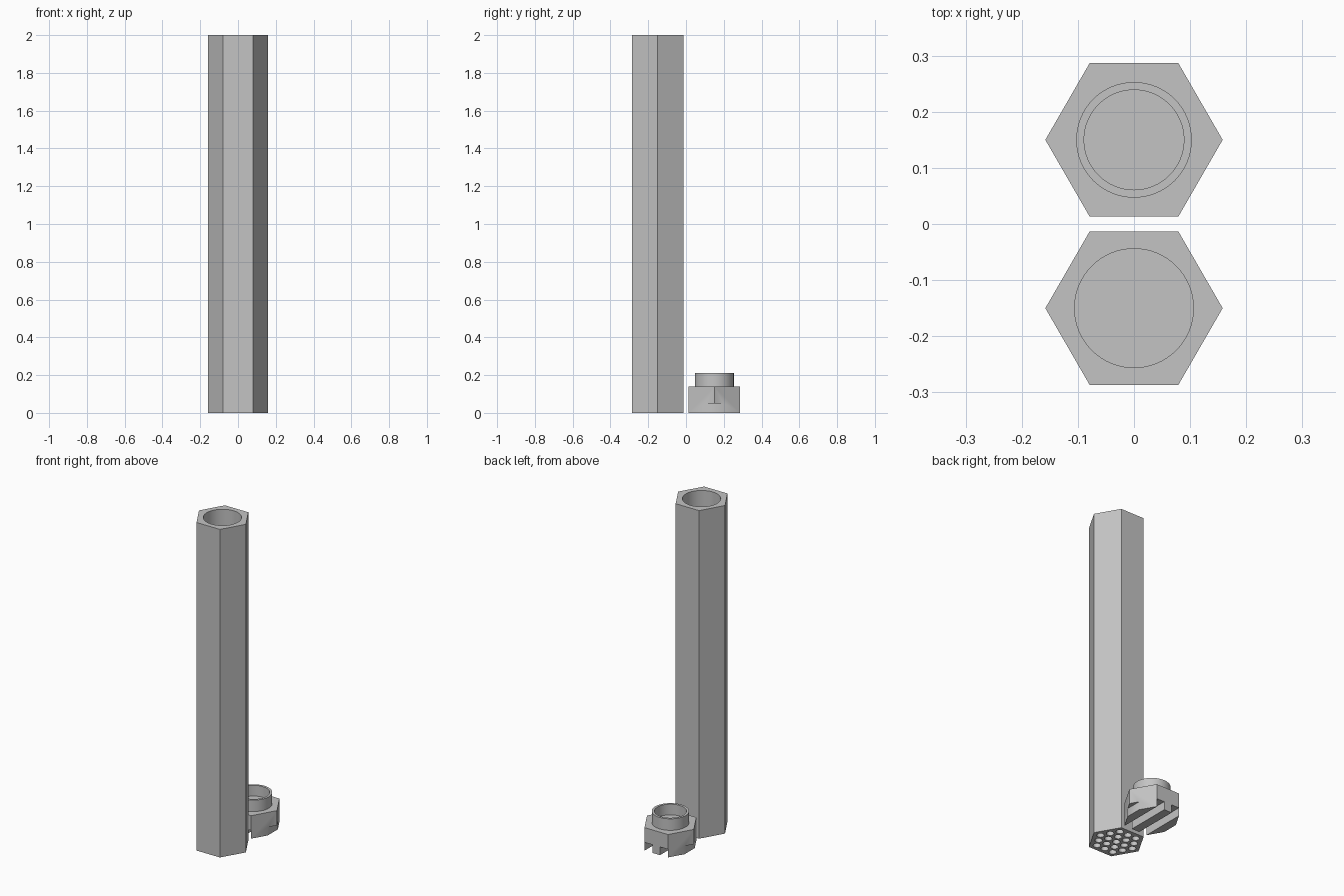
import bpy, math

cube = bpy.data.objects.get("Cube")
if cube:
    bpy.data.objects.remove(cube, do_unlink=True)

grey = bpy.data.materials.new("plain grey")
grey.use_nodes = True
colour = (0.55, 0.55, 0.55, 1)
grey.diffuse_color = colour
grey.node_tree.nodes["Principled BSDF"].inputs["Base Color"].default_value = colour

HEX_R = 0.158
SPREAD = 0.15       # distance of each part from the centre line
STRIP = 0.052       # width of each groove and rib


def prism(name, sides, radius, x, y, bottom, top):
    bpy.ops.mesh.primitive_cylinder_add(
        vertices=sides, radius=radius, depth=top - bottom,
        location=(x, y, (bottom + top) / 2))
    obj = bpy.context.object
    obj.name = name
    # put a hexagon's corners on the x axis
    if sides == 6:
        obj.rotation_euler.z = math.pi / 2
    bpy.ops.object.transform_apply(location=True, rotation=True, scale=True)
    obj.data.materials.append(grey)
    return obj


def box(name, width, depth, height, centre):
    bpy.ops.mesh.primitive_cube_add(size=1, location=centre)
    obj = bpy.context.object
    obj.name = name
    obj.scale = (width, depth, height)
    bpy.ops.object.transform_apply(location=True, rotation=True, scale=True)
    obj.data.materials.append(grey)
    return obj


def combine(target, tool, operation):
    mod = target.modifiers.new("combine", "BOOLEAN")
    mod.operation = operation
    mod.solver = "EXACT"
    mod.object = tool
    bpy.ops.object.select_all(action="DESELECT")
    target.select_set(True)
    bpy.context.view_layer.objects.active = target
    bpy.ops.object.modifier_apply(modifier=mod.name)
    bpy.data.objects.remove(tool, do_unlink=True)


def shade(obj):
    bpy.ops.object.select_all(action="DESELECT")
    obj.select_set(True)
    bpy.context.view_layer.objects.active = obj
    bpy.ops.object.shade_smooth_by_angle(angle=math.radians(30))


# Long hexagonal tube with a deep blind bore
tube = prism("hexagonal_tube", 6, HEX_R, 0, -SPREAD, 0, 2)
combine(tube, prism("bore_cutter", 64, 0.106, 0, -SPREAD, 0.1, 2.1), "DIFFERENCE")

# Honeycomb of round pockets in the underside of the tube
pitch = 0.056
for row in range(-2, 3):
    count = 5 - abs(row)
    for i in range(count):
        x = (i - (count - 1) / 2) * pitch
        y = -SPREAD + row * pitch * math.sqrt(3) / 2
        pocket = prism("pocket_cutter", 20, 0.021, x, y, -0.05, 0.06)
        combine(tube, pocket, "DIFFERENCE")
shade(tube)

# Hexagonal cap with a round collar
cap = prism("cap", 6, HEX_R, 0, SPREAD, 0, 0.14)
combine(cap, prism("collar", 64, 0.103, 0, SPREAD, 0.1, 0.21), "UNION")
combine(cap, prism("collar_cutter", 64, 0.089, 0, SPREAD, 0.145, 0.3), "DIFFERENCE")

# Parallel grooves across the underside of the cap
for step in (-3, -1, 1, 3):
    groove = box("groove_cutter", STRIP, 0.5, 0.1, (step * STRIP, SPREAD, 0))
    combine(cap, groove, "DIFFERENCE")
shade(cap)
